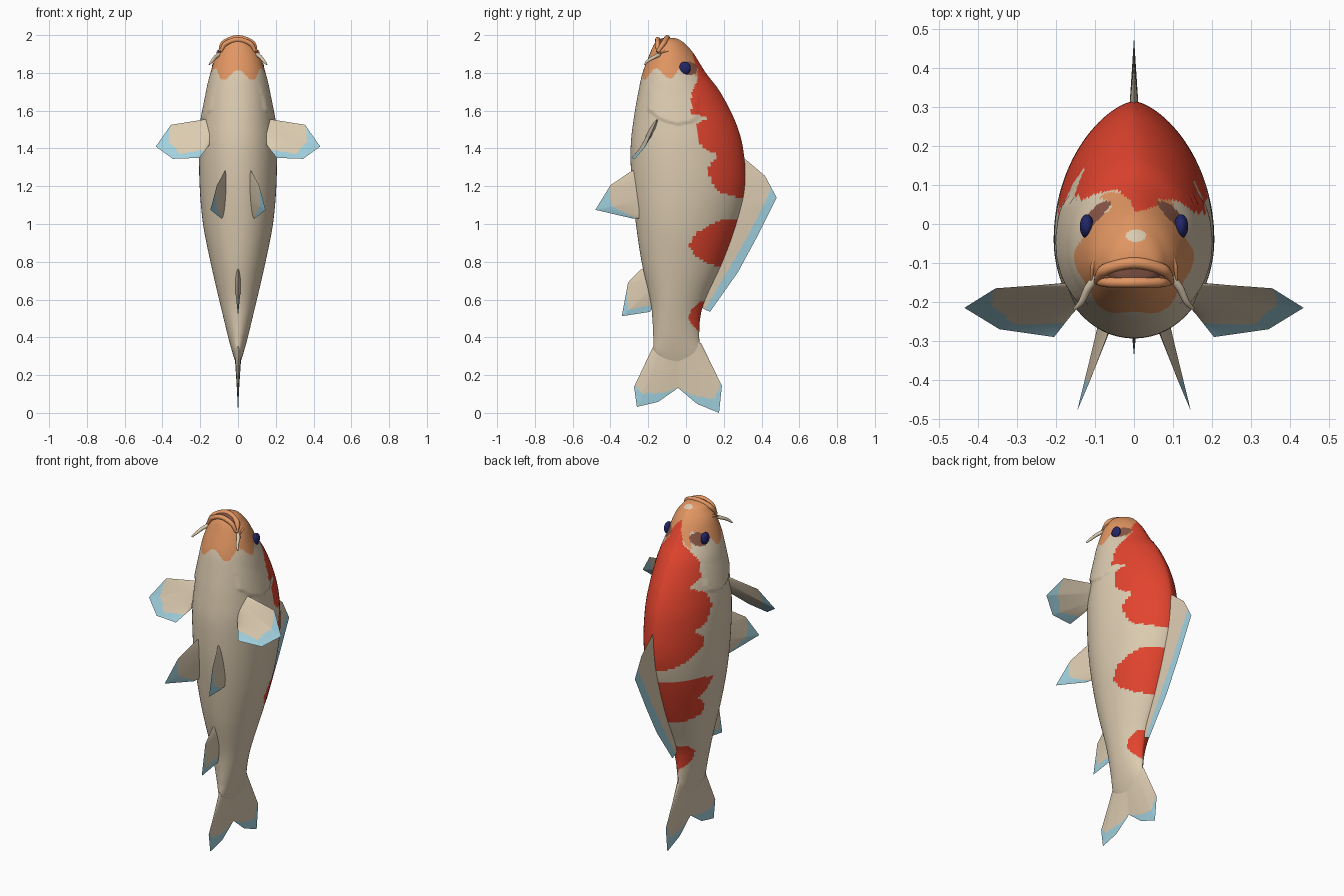
import bpy, bmesh, math
from mathutils import Vector

if "Cube" in bpy.data.objects:
    bpy.data.objects.remove(bpy.data.objects["Cube"])


def srgb(r, g, b):
    lin = [((c / 255 + 0.055) / 1.055) ** 2.4 for c in (r, g, b)]
    return (*lin, 1)


def material(name, rgb):
    m = bpy.data.materials.new(name)
    m.diffuse_color = srgb(*rgb)
    m.use_nodes = True
    m.node_tree.nodes["Principled BSDF"].inputs["Base Color"].default_value = m.diffuse_color
    return m


CREAM = material("cream", (220, 203, 176))
RED = material("red", (226, 68, 46))
ORANGE = material("orange", (226, 150, 98))
BROWN = material("brown", (138, 88, 72))
NAVY = material("navy", (34, 38, 104))
BLUE = material("pale_blue", (160, 208, 222))


def lerp_table(table, t):
    """Linear lookup in a list of (key, value), keys ascending."""
    if t <= table[0][0]:
        return table[0][1]
    for (a, va), (b, vb) in zip(table, table[1:]):
        if t <= b:
            return va + (vb - va) * (t - a) / (b - a)
    return table[-1][1]


def polyline(pts, u):
    """Point along a polyline, each segment taking an equal share of u."""
    k = u * (len(pts) - 1)
    i = min(int(k + 1e-6), len(pts) - 2)
    return Vector(pts[i]).lerp(Vector(pts[i + 1]), k - i)


def catmull(rows, u):
    """Smooth spline through rows of numbers."""
    k = u * (len(rows) - 1)
    i = min(int(k), len(rows) - 2)
    t = k - i
    p0, p1, p2, p3 = (rows[max(0, min(len(rows) - 1, j))] for j in range(i - 1, i + 3))
    return [0.5 * (2 * b + (c - a) * t + (2 * a - 5 * b + 4 * c - d) * t * t
                   + (3 * b - a - 3 * c + d) * t ** 3) for a, b, c, d in zip(p0, p1, p2, p3)]


def finish(bm, name, mats, angle=35):
    me = bpy.data.meshes.new(name)
    bm.to_mesh(me)
    bm.free()
    ob = bpy.data.objects.new(name, me)
    bpy.context.collection.objects.link(ob)
    for m in mats:
        me.materials.append(m)
    bpy.ops.object.select_all(action='DESELECT')
    ob.select_set(True)
    bpy.context.view_layer.objects.active = ob
    bpy.ops.object.shade_smooth_by_angle(angle=math.radians(angle))
    return ob


# Body sections: height, belly y, back y, half width
SECTIONS = [
    (0.26, -0.12, 0.04, 0.010), (0.32, -0.168, 0.074, 0.030), (0.40, -0.173, 0.070, 0.052),
    (0.50, -0.178, 0.075, 0.076), (0.60, -0.190, 0.102, 0.100), (0.80, -0.235, 0.195, 0.146),
    (1.00, -0.265, 0.268, 0.185), (1.20, -0.287, 0.313, 0.203), (1.40, -0.293, 0.302, 0.205),
    (1.55, -0.278, 0.258, 0.192), (1.70, -0.252, 0.180, 0.170), (1.80, -0.230, 0.105, 0.146),
    (1.90, -0.192, 0.042, 0.114), (1.95, -0.170, 0.000, 0.082), (1.974, -0.150, -0.032, 0.058),
    (1.986, -0.115, -0.065, 0.022)]

# Lower limit of the red patches (height, y) on each flank; 1 means no red
RED_RIGHT = [(0.42, 1), (0.43, .07), (.46, .04), (.50, .01), (.55, .03), (.59, .075), (.60, 1),
             (.765, 1), (.77, .19), (.79, .12), (.83, .05), (.89, .015), (.95, .05), (.99, .12),
             (1.02, .19), (1.03, .25), (1.04, 1), (1.13, 1), (1.14, .27), (1.17, .18), (1.22, .13),
             (1.30, .115), (1.35, .16), (1.37, .16), (1.40, .09), (1.46, .055), (1.53, .06),
             (1.56, .12), (1.585, .03), (1.70, .03), (1.76, .06), (1.82, .065), (1.86, .045), (1.92, .03)]
RED_LEFT = [(0.44, 1), (0.45, .07), (.50, .02), (.56, .015), (.60, .06), (.61, 1), (.76, 1), (.77, .16),
            (.80, .05), (.86, .03), (.92, .09), (.97, .04), (1.03, .01), (1.05, .10), (1.06, 1),
            (1.12, 1), (1.13, .27), (1.18, .18), (1.25, .09), (1.30, .10), (1.34, .15), (1.39, .07),
            (1.47, .03), (1.54, .06), (1.59, .15), (1.63, .08), (1.70, .06), (1.80, .09), (1.87, .06), (1.92, .03)]


def body_colour(p, mid):
    x, y, z = p
    if z > 1.955 and abs(x) < 0.07 and -0.142 < y < -0.108:
        return 3                                     # mouth opening
    if ((y - 0.018) / 0.04) ** 2 + ((z - 1.822) / 0.036) ** 2 < 1:
        return 3                                     # eye surround
    if z > 1.75:                                     # pale spots on the crown
        if ((x - .005) / .026) ** 2 + ((y + .03) / .016) ** 2 < 1:
            return 0
        if ((x + .09) / .032) ** 2 + ((y - .045) / .02) ** 2 < 1:
            return 0
    if y > lerp_table(RED_RIGHT if x > 0 else RED_LEFT, z):
        return 1
    b = math.atan2(abs(x), mid - y)                  # scalloped edge of the orange mask
    if z > 1.787 + 0.028 * math.cos(2 * math.pi * b / 1.05) + 0.008 * b:
        return 2
    return 0


# Body
bm = bmesh.new()
NR, NS = 240, 112
rings, mids = [], []
for i in range(NR + 1):
    z, lo, hi, w = catmull(SECTIONS, i / NR)
    mid = lo + 0.42 * (hi - lo)
    ring = []
    for j in range(NS):
        a = 2 * math.pi * j / NS
        s, c = math.sin(a), math.cos(a)
        x = w * math.copysign(abs(s) ** (1.3 if c > 0 else 0.97), s)
        y = mid + c * ((hi - mid) if c > 0 else (mid - lo))
        # raised edge of the gill cover
        d = z - (1.53 + 3.0 * (y + 0.04) ** 2)
        if 0 <= d < 0.15 and -0.2 < y < 0.06:
            x += math.copysign(0.008 * (1 - d / 0.15), s)
        ring.append(bm.verts.new((x, y, z)))
    rings.append(ring)
    mids.append(mid)
for i in range(NR):
    for j in range(NS):
        k = (j + 1) % NS
        f = bm.faces.new((rings[i][j], rings[i][k], rings[i + 1][k], rings[i + 1][j]))
        f.material_index = body_colour(f.calc_center_median(), mids[i])
bm.faces.new(rings[0])
bm.faces.new(rings[-1]).material_index = 2
bmesh.ops.recalc_face_normals(bm, faces=bm.faces)
finish(bm, "body", [CREAM, RED, ORANGE, BROWN], 50)


def fin(name, root, edge, blue, half, nu=60, nv=30):
    """Wedge-shaped fin lofted from root to edge; blue gives the tip colour limit."""
    n = (polyline(edge, .5) - Vector(root[0])).cross(Vector(root[-1]) - Vector(root[0])).normalized()
    bm = bmesh.new()
    for s in (-1, 1):
        grid = []
        for i in range(nu + 1):
            u = i / nu
            r, e = polyline(root, u), polyline(edge, u)
            t = half * math.sqrt(max(0, math.sin(math.pi * u)))
            grid.append([bm.verts.new(r.lerp(e, j / nv) + n * s * t * (1 - j / nv))
                         for j in range(nv + 1)])
        for i in range(nu):
            for j in range(nv):
                f = bm.faces.new((grid[i][j], grid[i + 1][j], grid[i + 1][j + 1], grid[i][j + 1]))
                f.material_index = int((j + .5) / nv > lerp_table(blue, (i + .5) / nu))
                f.normal_update()
                if f.normal.dot(n) * s < 0:
                    f.normal_flip()
    bmesh.ops.remove_doubles(bm, verts=bm.verts, dist=1e-5)
    finish(bm, name, [CREAM, BLUE])


def side(pts):
    return [(0, y, z) for y, z in pts]


# Fins on the centre line
fin("dorsal_fin", side([(.28, 1.345), (.30, 1.2), (.25, 1.0), (.17, .8), (.075, .56)]),
    side([(.318, 1.34), (.418, 1.255), (.48, 1.14), (.375, .93), (.275, .745), (.127, .535)]),
    [(.3, 1), (.4, .72), (.6, .66), (.8, .55), (1, .5)], .014)
fin("tail_fin", side([(-.165, .37), (.08, .37)]),
    side([(-.275, .138), (-.26, .032), (-.148, .058), (-.042, .132), (.058, .048), (.175, 0), (.19, .143)]),
    [(0, .95), (.167, .78), (.33, .85), (.5, 1), (.67, .87), (.83, .8), (1, .93)], .024)
fin("anal_fin", side([(-.215, .77), (-.16, .60)]),
    side([(-.243, .757), (-.307, .69), (-.34, .512), (-.19, .535)]),
    [(.4, 1), (.67, .76), (1, .5)], .016)

# Paired parts
for s, tag in ((1, "right"), (-1, "left")):
    def flip(pts):
        return [(s * x, y, z) for x, y, z in pts]
    fin("pectoral_fin_" + tag, flip([(.15, -.15, 1.558), (.15, -.22, 1.42)]),
        flip([(.355, -.165, 1.525), (.435, -.215, 1.41), (.345, -.27, 1.345), (.205, -.29, 1.35)]),
        [(0, 1), (.33, .75), (.67, .8), (1, .45)], .014)
    fin("pelvic_fin_" + tag, flip([(.062, -.26, 1.29), (.085, -.25, 1.03)]),
        flip([(.07, -.29, 1.28), (.112, -.40, 1.205), (.146, -.48, 1.075), (.09, -.286, 1.03)]),
        [(.35, 1), (.5, .8), (.67, .6), (.9, .6), (1, .5)], .014)
    # Eye
    bm = bmesh.new()
    bmesh.ops.create_uvsphere(bm, u_segments=24, v_segments=16, radius=1)
    bmesh.ops.scale(bm, verts=bm.verts, vec=(.018, .031, .034))
    bmesh.ops.translate(bm, verts=bm.verts, vec=(s * .121, -.006, 1.825))
    finish(bm, "eye_" + tag, [NAVY], 60)


def tube(name, pts, radii, mat, steps=24, sides=12):
    """Closed tapered tube along a smooth path."""
    bm = bmesh.new()
    rows = []
    for i in range(steps + 1):
        u = i / steps
        p = Vector(catmull(pts, u))
        d = Vector(catmull(pts, min(1, u + .01))) - Vector(catmull(pts, max(0, u - .01)))
        q = d.to_track_quat('Z', 'Y')
        r = polyline([(v, 0, 0) for v in radii], u).x
        rows.append([bm.verts.new(p + q @ Vector((r * math.cos(a), r * math.sin(a), 0)))
                     for a in (2 * math.pi * k / sides for k in range(sides))])
    for a, b in zip(rows, rows[1:]):
        for k in range(sides):
            m = (k + 1) % sides
            bm.faces.new((a[k], a[m], b[m], b[k]))
    bm.faces.new(rows[0])
    bm.faces.new(rows[-1])
    bmesh.ops.recalc_face_normals(bm, faces=bm.faces)
    finish(bm, name, [mat], 50)


# Lips
tube("upper_lip", [(-.095, -.15, 1.91), (-.075, -.118, 1.958), (0, -.10, 1.985),
                   (.075, -.118, 1.958), (.095, -.15, 1.91)], [.008, .015, .015, .015, .008], ORANGE, 40)
tube("lower_lip", [(-.09, -.15, 1.915), (-.065, -.15, 1.955), (0, -.15, 1.976),
                   (.065, -.15, 1.955), (.09, -.15, 1.915)], [.008, .013, .014, .013, .008], ORANGE, 40)

# Barbels
for s, tag in ((1, "right"), (-1, "left")):
    tube("long_barbel_" + tag, [(s * .095, -.135, 1.90), (s * .118, -.165, 1.885),
                                (s * .135, -.20, 1.865), (s * .152, -.218, 1.845)],
         [.011, .010, .008, .004], CREAM)
    tube("short_barbel_" + tag, [(s * .095, -.08, 1.915), (s * .106, -.11, 1.915),
                                 (s * .11, -.145, 1.90)], [.007, .006, .003], ORANGE)
